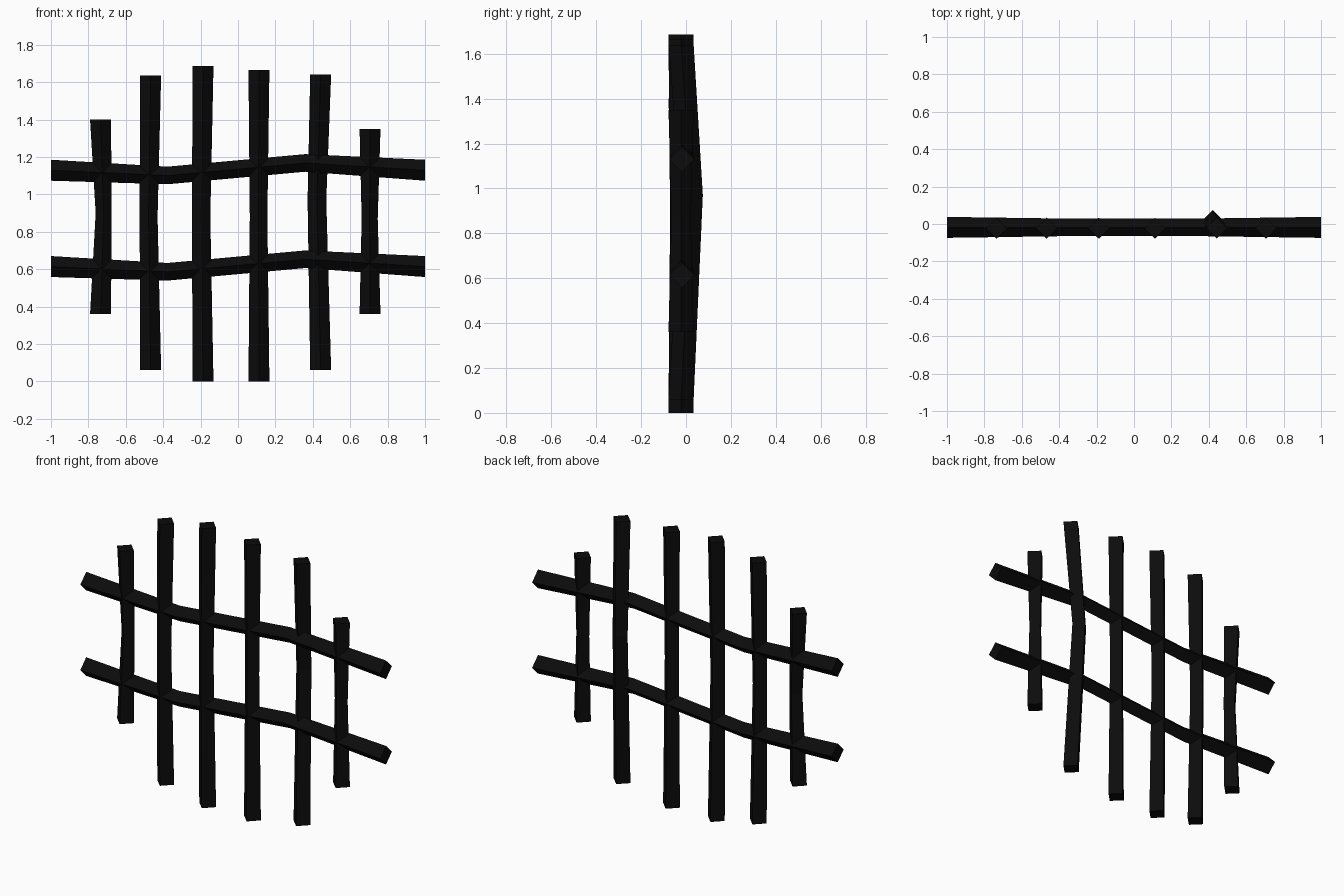
import bpy
import bmesh
from mathutils import Vector

if "Cube" in bpy.data.objects:
    bpy.data.objects.remove(bpy.data.objects["Cube"])

iron = bpy.data.materials.new("black iron")
iron.diffuse_color = (0.0035, 0.0035, 0.0035, 1)
iron.use_nodes = True
iron.node_tree.nodes["Principled BSDF"].inputs["Base Color"].default_value = iron.diffuse_color

Y = -0.022          # depth of the grille plane
R_END, R_MID = 0.056, 0.047


def bar(name, points, radii, side):
    """Diamond-section bar swept through points; side is the in-plane width axis."""
    bm = bmesh.new()
    s, d = Vector(side), Vector((0, 1, 0))
    rings = []
    for p, r in zip(points, radii):
        rings.append([bm.verts.new(Vector(p) + o * r) for o in (s, d, -s, -d)])
    for a, b in zip(rings, rings[1:]):
        for i in range(4):
            j = (i + 1) % 4
            bm.faces.new((a[i], a[j], b[j], b[i]))
    bm.faces.new(rings[0][::-1])
    bm.faces.new(rings[-1])
    bmesh.ops.recalc_face_normals(bm, faces=bm.faces)
    me = bpy.data.meshes.new(name)
    bm.to_mesh(me)
    bm.free()
    me.materials.append(iron)
    bpy.context.collection.objects.link(bpy.data.objects.new(name, me))


# Upright bars: end x, middle x, middle y, bottom z, middle z, top z, middle radius
uprights = [
    (-0.735, -0.718, Y, 0.36, 0.90, 1.40, 0.043),
    (-0.467, -0.478, Y, 0.06, 0.88, 1.635, 0.048),
    (-0.187, -0.197, Y, 0.00, 0.88, 1.685, 0.049),
    (0.112, 0.110, Y, 0.00, 0.88, 1.665, 0.047),
    (0.442, 0.422, 0.025, 0.06, 0.97, 1.64, 0.050),
    (0.706, 0.704, Y, 0.36, 0.87, 1.35, 0.043),
]
for n, (x, xm, ym, z0, zm, z1, rm) in enumerate(uprights, 1):
    bar(f"upright_bar_{n}", [(x, Y, z0), (xm, ym, zm), (x, Y, z1)],
        (R_END, rm, R_END), (1, 0, 0))

# Two wavy cross rails
for name, z in (("lower_rail", 0.614), ("upper_rail", 1.129)):
    pts = [(-1, -0.018, z), (-0.377, -0.018, z - 0.028),
           (0.36, -0.018, z + 0.039), (1, -0.018, z)]
    bar(name, pts, (R_END, R_MID, R_MID, R_END), (0, 0, 1))
